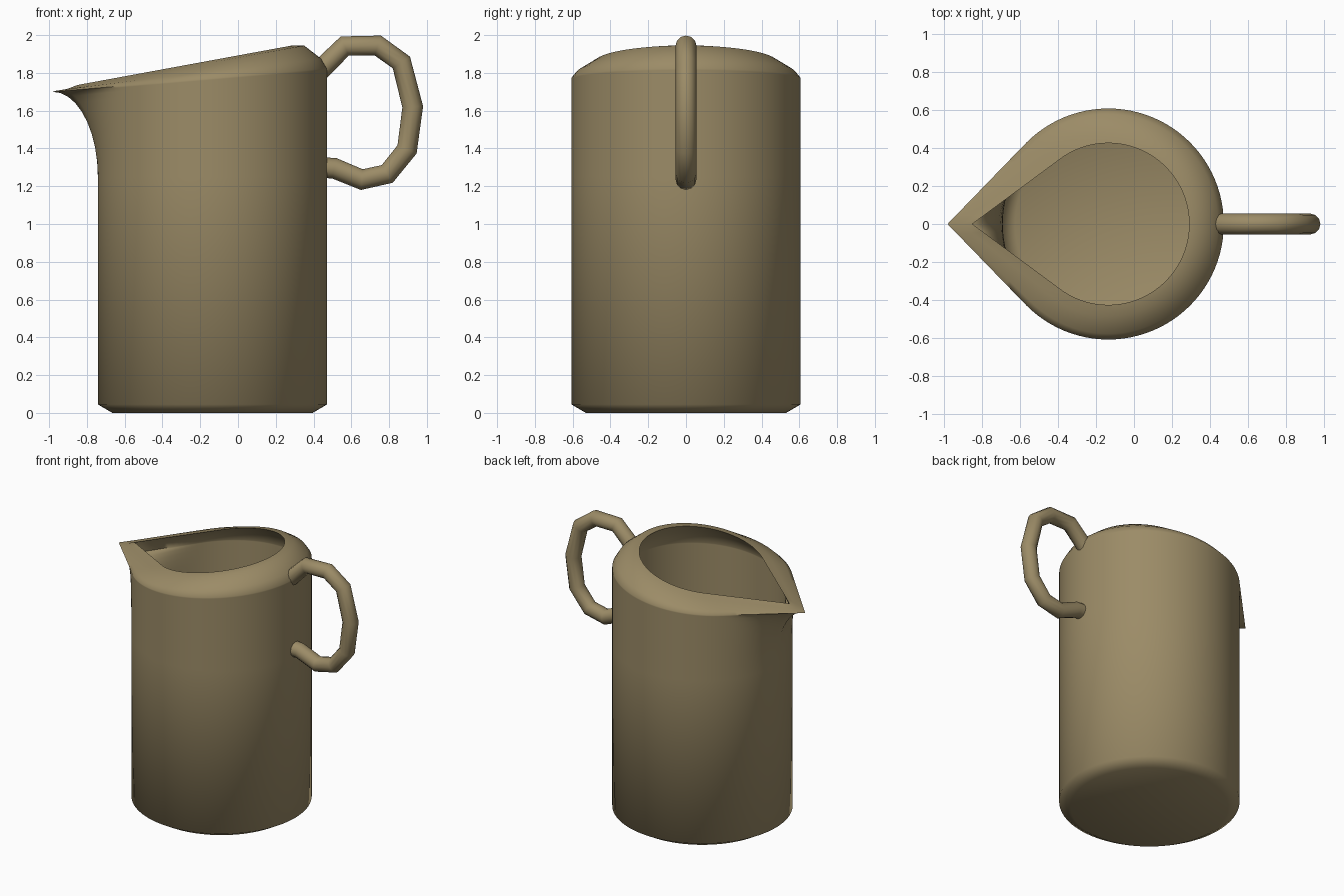
import bpy, bmesh, math

cube = bpy.data.objects.get("Cube")
if cube:
    bpy.data.objects.remove(cube, do_unlink=True)

clay = bpy.data.materials.new("tan_clay")
clay.use_nodes = True
colour = (0.33, 0.26, 0.135, 1)
clay.diffuse_color = colour
bsdf = next(n for n in clay.node_tree.nodes if n.type == 'BSDF_PRINCIPLED')
bsdf.inputs["Base Color"].default_value = colour

SIDES = 96
CX = -0.135      # axis of the round body
SPOUT_Z = 1.25   # height where the spout starts to flare


def finish(obj, angle):
    bpy.ops.object.select_all(action='DESELECT')
    obj.select_set(True)
    bpy.context.view_layer.objects.active = obj
    bpy.ops.object.shade_smooth_by_angle(angle=math.radians(angle))


def plan(phi, r, tip, amount=1.0):
    """Teardrop radius: a circle with tangents meeting at the spout tip."""
    a = math.acos(r / tip)
    full = r / math.cos(a - abs(phi)) if abs(phi) < a else r
    return r + (full - r) * amount


def ring(radius, height):
    """Closed loop; phi is measured from the spout direction."""
    pts = []
    for i in range(SIDES):
        phi = math.tau * i / SIDES
        if phi > math.pi:
            phi -= math.tau
        r = radius(phi)
        x = CX - r * math.cos(phi)
        pts.append((x, r * math.sin(phi), height(phi, x)))
    return pts


def circle(r, z):
    return ring(lambda p: r, lambda p, x: z)


def wall_top(x):
    return 1.70 + 0.085 * (x + 0.98)


def rim_top(x):
    return 1.70 + 0.184 * (x + 0.98)


def flare(r, tip, drop, t):
    """One level of the flaring wall, t from 0 (round) to 1 (spout)."""
    s = 1 - math.sqrt(1 - t * t)

    def height(phi, x):
        top = wall_top(CX - plan(phi, r, tip) * math.cos(phi)) - drop
        return SPOUT_Z + (top - SPOUT_Z) * t
    return ring(lambda p: plan(p, r, tip, s), height)


def blend(a, b, u, v):
    return [(p[0] + (q[0] - p[0]) * u, p[1] + (q[1] - p[1]) * u,
             p[2] + (q[2] - p[2]) * v) for p, q in zip(a, b)]


STEPS = [math.sin(math.pi / 2 * i / 9) for i in range(10)]

# Outer shell: base chamfer, wall, spout flare
loops = [circle(0.53, 0), circle(0.607, 0.045)]
loops += [flare(0.607, 0.845, 0, t) for t in STEPS]
# Rounded shoulder and rim
rim = ring(lambda p: plan(p, 0.485, 0.775), lambda p, x: rim_top(x))
loops += [blend(loops[-1], rim, 0.25, 0.42), rim]
loops.append(ring(lambda p: plan(p, 0.425, 0.715),
                  lambda p, x: rim_top(x) + 0.012))
# Inner shell down to the floor
inner = flare(0.555, 0.73, 0.06, 1)
loops += [blend(loops[-1], inner, 0.7, 0.5)]
loops += [flare(0.555, 0.73, 0.06, t) for t in reversed(STEPS)]
loops += [circle(0.555, 0.09), circle(0.49, 0.05)]

bm = bmesh.new()
rows = [[bm.verts.new(p) for p in loop] for loop in loops]
for a, b in zip(rows, rows[1:]):
    for i in range(SIDES):
        j = (i + 1) % SIDES
        bm.faces.new((a[i], a[j], b[j], b[i]))
# Underside and floor discs
for row, z in ((rows[0], 0), (rows[-1], 0.05)):
    centre = bm.verts.new((CX, 0, z))
    for i in range(SIDES):
        bm.faces.new((row[i], row[(i + 1) % SIDES], centre))
bmesh.ops.recalc_face_normals(bm, faces=bm.faces)
mesh = bpy.data.meshes.new("jug_body")
bm.to_mesh(mesh)
bm.free()
mesh.materials.append(clay)
body = bpy.data.objects.new("jug_body", mesh)
bpy.context.collection.objects.link(body)
finish(body, 65)

# Handle: a faceted loop of round tube
path = [(0.42, 1.80), (0.565, 1.942), (0.74, 1.945), (0.865, 1.855),
        (0.925, 1.62), (0.895, 1.395), (0.79, 1.265), (0.655, 1.235),
        (0.51, 1.295), (0.42, 1.30)]
curve = bpy.data.curves.new("handle", 'CURVE')
curve.dimensions = '3D'
curve.bevel_depth = 0.055
curve.bevel_resolution = 4
curve.use_fill_caps = True
spline = curve.splines.new('POLY')
spline.points.add(len(path) - 1)
for point, (x, z) in zip(spline.points, path):
    point.co = (x, 0, z, 1)
curve.materials.append(clay)
handle = bpy.data.objects.new("handle", curve)
bpy.context.collection.objects.link(handle)
bpy.ops.object.select_all(action='DESELECT')
handle.select_set(True)
bpy.context.view_layer.objects.active = handle
bpy.ops.object.convert(target='MESH')
finish(bpy.context.view_layer.objects.active, 50)
